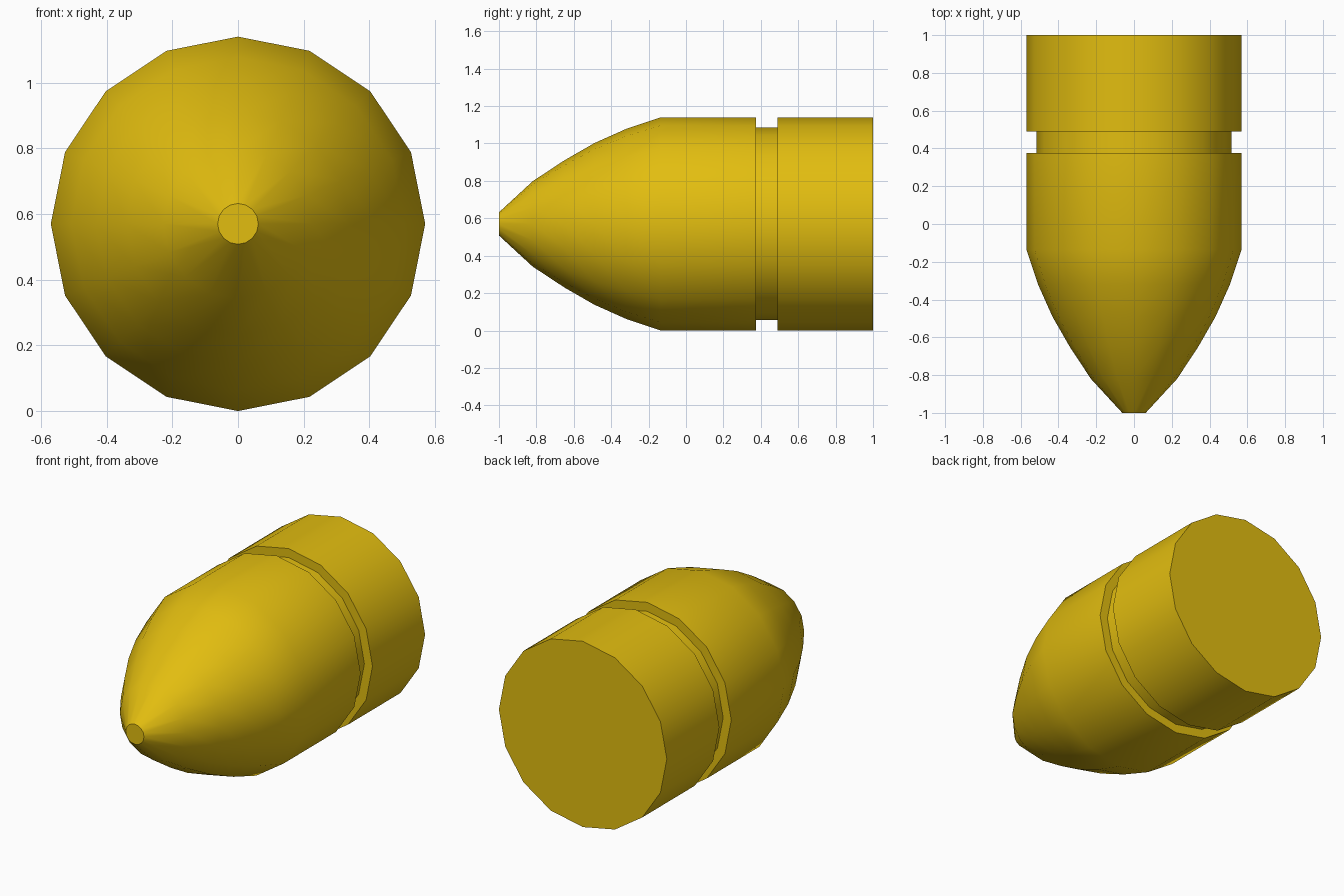
import bpy, bmesh, math

if "Cube" in bpy.data.objects:
    bpy.data.objects.remove(bpy.data.objects["Cube"])

SIDES = 16
CENTRE_Z = 0.57

# Profile from nose tip to base: (y, radius)
PROFILE = [
    (-1.0, 0.062), (-0.82, 0.228), (-0.65, 0.34), (-0.49, 0.432),
    (-0.32, 0.508), (-0.135, 0.57),          # curved nose
    (0.375, 0.57), (0.375, 0.515),           # front wall of groove
    (0.49, 0.515), (0.49, 0.57),             # rear wall of groove
    (1.0, 0.57),                             # base
]

brass = bpy.data.materials.new("brass yellow")
brass.diffuse_color = (0.76, 0.51, 0.005, 1)
brass.use_nodes = True
brass.node_tree.nodes["Principled BSDF"].inputs["Base Color"].default_value = brass.diffuse_color


def lathe_y(name, profile, sides, material):
    """Spin a profile around a horizontal axis along y and cap both ends."""
    bm = bmesh.new()
    rings = []
    for y, r in profile:
        angles = [2 * math.pi * i / sides for i in range(sides)]
        rings.append([bm.verts.new((r * math.sin(a), y, CENTRE_Z + r * math.cos(a)))
                      for a in angles])
    for a, b in zip(rings, rings[1:]):
        for i in range(sides):
            j = (i + 1) % sides
            bm.faces.new((a[i], a[j], b[j], b[i]))
    bm.faces.new(rings[0])
    bm.faces.new(rings[-1])
    bmesh.ops.recalc_face_normals(bm, faces=bm.faces)
    mesh = bpy.data.meshes.new(name)
    bm.to_mesh(mesh)
    bm.free()
    mesh.materials.append(material)
    obj = bpy.data.objects.new(name, mesh)
    bpy.context.collection.objects.link(obj)
    return obj


# Pointed body with groove
body = lathe_y("grooved_pointed_body", PROFILE, SIDES, brass)
bpy.context.view_layer.objects.active = body
body.select_set(True)
bpy.ops.object.shade_smooth_by_angle(angle=math.radians(30))
